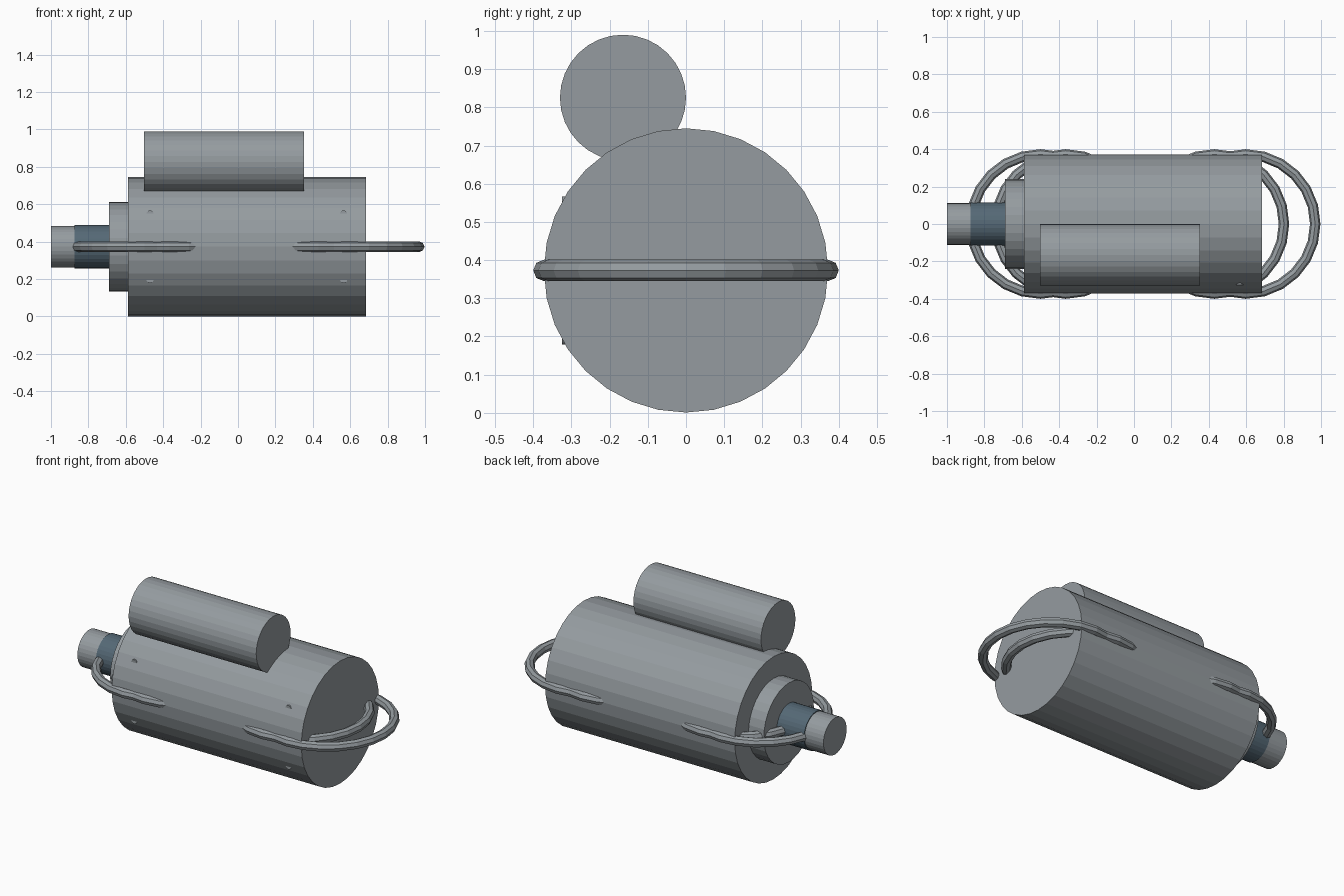
import bpy
from math import pi

cube = bpy.data.objects.get("Cube")
if cube:
    bpy.data.objects.remove(cube, do_unlink=True)


def material(name, color):
    m = bpy.data.materials.new(name)
    m.use_nodes = True
    m.diffuse_color = color
    m.node_tree.nodes["Principled BSDF"].inputs["Base Color"].default_value = color
    return m


steel = material("grey steel", (0.30, 0.33, 0.35, 1))
blue = material("dark blue grey", (0.09, 0.14, 0.18, 1))
AXIS = 0.373  # height of the main axis


def finish(name, mat):
    ob = bpy.context.object
    ob.name = name
    ob.data.materials.append(mat)
    return ob


def drum(name, x0, x1, radius, mat, y=0, z=AXIS, sides=32):
    """Cylinder lying along x."""
    bpy.ops.mesh.primitive_cylinder_add(
        vertices=sides, radius=radius, depth=x1 - x0,
        location=((x0 + x1) / 2, y, z), rotation=(0, pi / 2, 0))
    return finish(name, mat)


# Main drum, top canister and stepped nozzle
drum("main_body", -0.587, 0.685, 0.372, steel)
drum("top_canister", -0.503, 0.353, 0.165, steel, y=-0.165, z=0.825)
drum("collar", -0.69, -0.58, 0.24, steel)
drum("nozzle_band", -0.873, -0.68, 0.116, blue)
drum("nozzle_tip", -1.0, -0.86, 0.111, steel)

# Horizontal ring handles, two at each end
for i, x in enumerate((-0.50, -0.365, 0.43, 0.597)):
    bpy.ops.mesh.primitive_torus_add(
        major_radius=0.372, minor_radius=0.028, major_segments=24,
        minor_segments=8, location=(x, 0, AXIS))
    finish(f"ring_handle_{i + 1}", steel)

# Round studs barely breaking the front surface
for x in (-0.47, 0.565):
    for side in (-1, 1):
        bpy.ops.mesh.primitive_cylinder_add(
            vertices=16, radius=0.02, depth=0.06,
            location=(x, -0.295, AXIS + side * 0.174), rotation=(pi / 2, 0, 0))
        finish("front_stud", steel)
